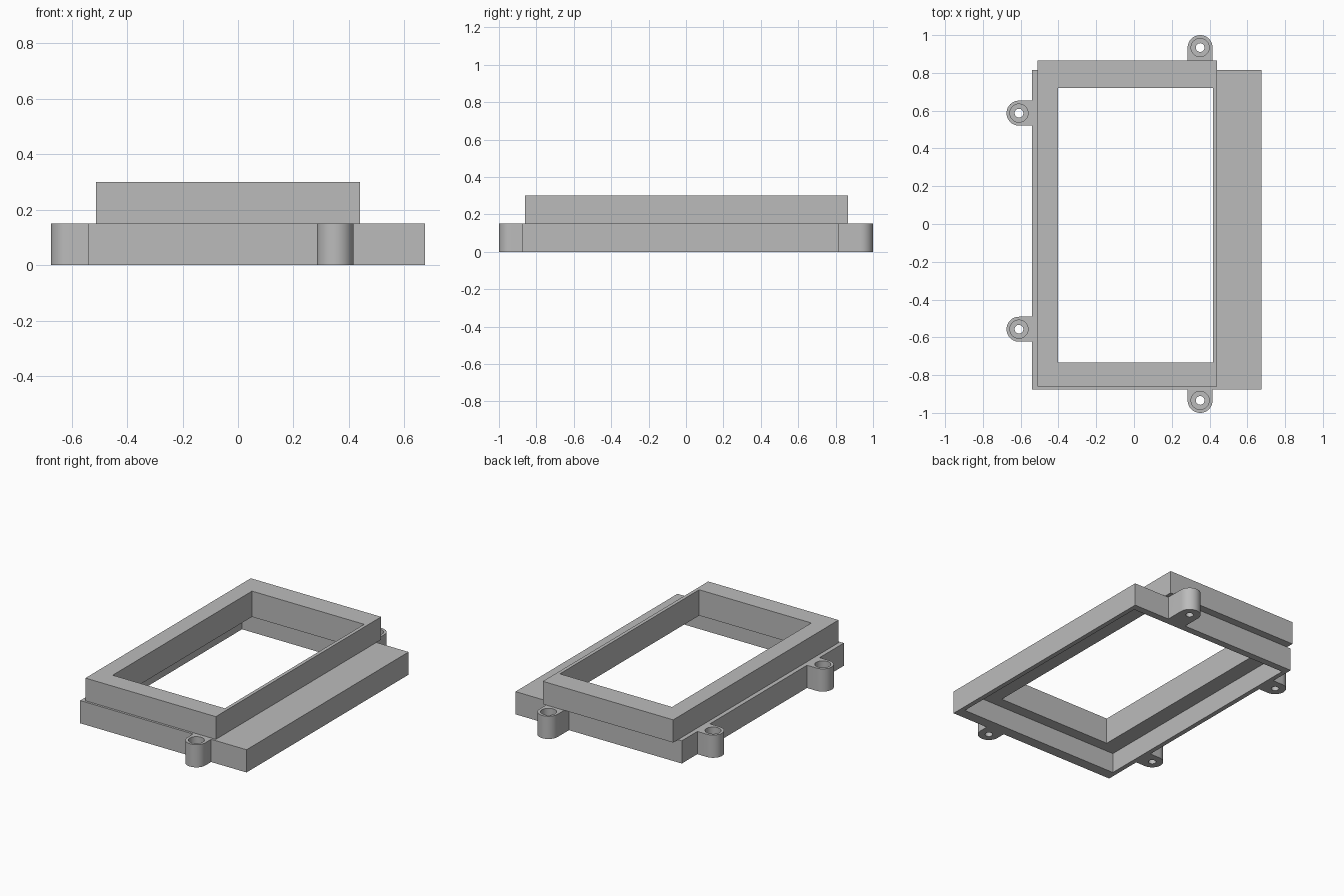
import bpy, bmesh, math
from mathutils import Matrix

if "Cube" in bpy.data.objects:
    bpy.data.objects.remove(bpy.data.objects["Cube"])

grey = bpy.data.materials.new("plain grey")
grey.diffuse_color = (0.5, 0.5, 0.5, 1)
grey.use_nodes = True
grey.node_tree.nodes["Principled BSDF"].inputs["Base Color"].default_value = grey.diffuse_color


def make_object(name, bm):
    bmesh.ops.recalc_face_normals(bm, faces=bm.faces)
    me = bpy.data.meshes.new(name)
    bm.to_mesh(me)
    bm.free()
    me.materials.append(grey)
    ob = bpy.data.objects.new(name, me)
    bpy.context.collection.objects.link(ob)
    return ob


def box(name, x0, x1, y0, y1, z0, z1):
    bm = bmesh.new()
    m = Matrix.Translation(((x0 + x1) / 2, (y0 + y1) / 2, (z0 + z1) / 2))
    bmesh.ops.create_cube(bm, size=1, matrix=m @ Matrix.Diagonal((x1 - x0, y1 - y0, z1 - z0, 1)))
    return make_object(name, bm)


def cylinder(name, x, y, r, z0, z1, n=48):
    bm = bmesh.new()
    bmesh.ops.create_cone(bm, cap_ends=True, segments=n, radius1=r, radius2=r, depth=z1 - z0,
                          matrix=Matrix.Translation((x, y, (z0 + z1) / 2)))
    return make_object(name, bm)


def lug(name, x, y, angle, r, reach, height):
    """Rounded tab: half circle facing 'angle', straight sides running back by 'reach'."""
    bm = bmesh.new()
    pts = [(r * math.cos(math.pi * (i / 24 - 0.5)), r * math.sin(math.pi * (i / 24 - 0.5)))
           for i in range(25)]
    pts += [(-reach, r), (-reach, -r)]
    face = bm.faces.new([bm.verts.new((px, py, 0)) for px, py in pts])
    ext = bmesh.ops.extrude_face_region(bm, geom=[face])
    top = [v for v in ext["geom"] if isinstance(v, bmesh.types.BMVert)]
    bmesh.ops.translate(bm, verts=top, vec=(0, 0, height))
    bm.transform(Matrix.Translation((x, y, 0)) @ Matrix.Rotation(angle, 4, 'Z'))
    return make_object(name, bm)


def combine(target, tool, operation):
    mod = target.modifiers.new(operation, 'BOOLEAN')
    mod.operation, mod.solver, mod.object = operation, 'EXACT', tool
    bpy.context.view_layer.objects.active = target
    bpy.ops.object.modifier_apply(modifier=mod.name)
    bpy.data.objects.remove(tool)


H = 0.15
# Base slab and offset raised frame
frame = box("bezel_frame", -0.54, 0.675, -0.875, 0.815, 0, H)
combine(frame, box("raised_rim", -0.512, 0.44, -0.86, 0.865, H, 2 * H), 'UNION')

# Screw lugs: x, y, facing angle
lugs = [(0.35, 0.934, math.pi / 2), (0.35, -0.934, -math.pi / 2),
        (-0.609, 0.587, math.pi), (-0.609, -0.557, math.pi)]
for x, y, a in lugs:
    combine(frame, lug("screw_lug", x, y, a, 0.066, 0.09 if abs(y) < 0.9 else 0.13, H), 'UNION')

# Underside recess and window opening
combine(frame, box("recess", -0.51, 0.645, -0.805, 0.77, -0.1, 0.13), 'DIFFERENCE')
combine(frame, box("opening", -0.402, 0.417, -0.733, 0.72, -0.1, 0.5), 'DIFFERENCE')

# Counterbored screw holes
for x, y, a in lugs:
    combine(frame, cylinder("counterbore", x, y, 0.048, 0.03, 0.149 + 0.05), 'DIFFERENCE')
    combine(frame, cylinder("screw_hole", x, y, 0.023, -0.1, 0.1), 'DIFFERENCE')

bpy.ops.object.select_all(action='DESELECT')
frame.select_set(True)
bpy.context.view_layer.objects.active = frame
bpy.ops.object.shade_smooth_by_angle(angle=math.radians(30))
